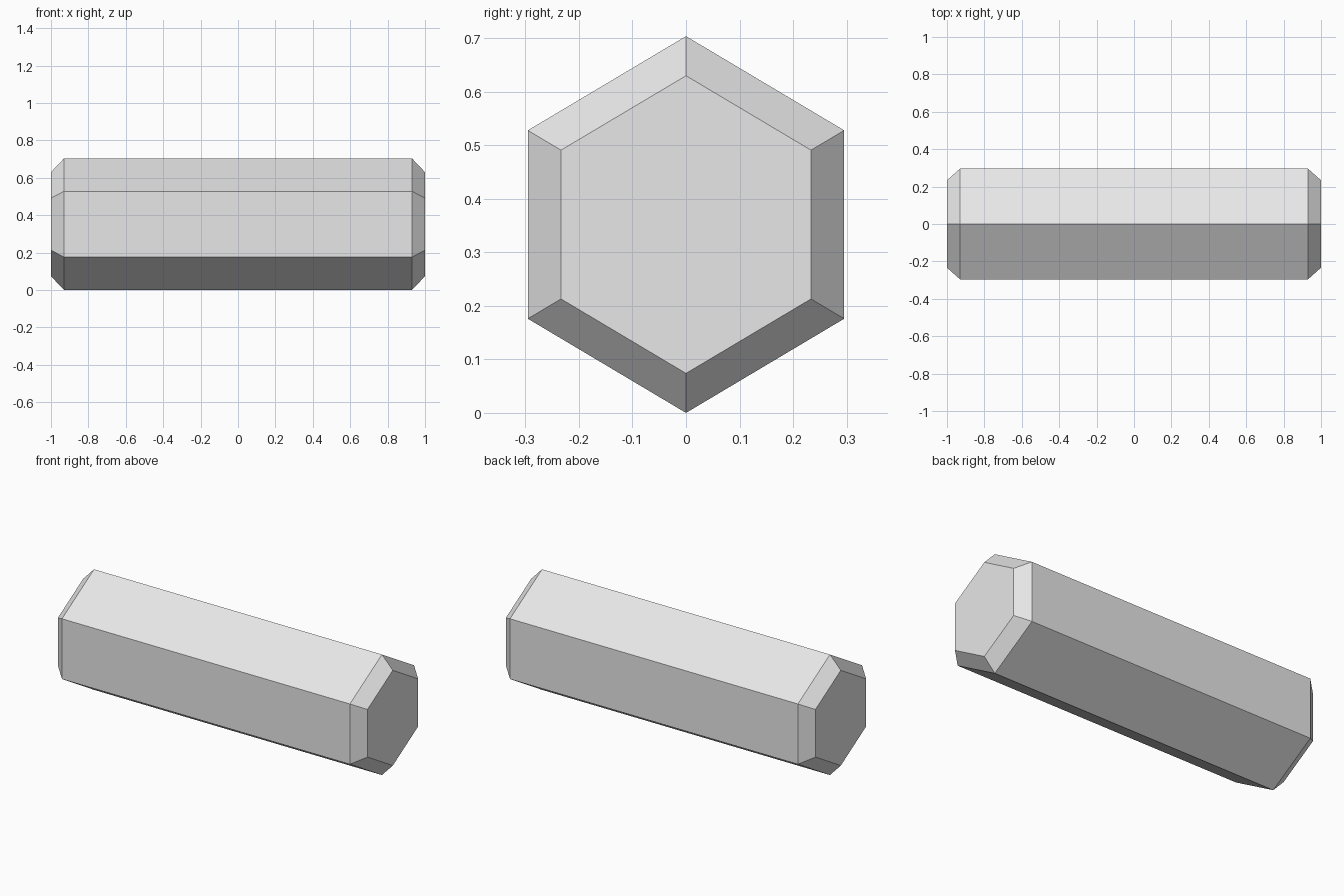
import bpy, bmesh
from math import radians
from mathutils import Matrix, Vector

RADIUS = 0.352        # corner radius of the hexagonal section
SQUASH = 0.97         # section is slightly narrower front to back
BODY_HALF = 0.93      # half length before the chamfered ends
END_SCALE = 0.79      # size of the flat end against the body

cube = bpy.data.objects.get("Cube")
if cube:
    bpy.data.objects.remove(cube, do_unlink=True)

# Plain grey material
grey = bpy.data.materials.new("light_grey")
grey.use_nodes = True
colour = (0.8, 0.8, 0.8, 1)
grey.diffuse_color = colour
grey.node_tree.nodes["Principled BSDF"].inputs["Base Color"].default_value = colour

# Hexagonal prism lying along x, with a corner pointing straight up
bm = bmesh.new()
bmesh.ops.create_cone(bm, cap_ends=True, segments=6, radius1=RADIUS,
                      radius2=RADIUS, depth=2 * BODY_HALF)
# Put a corner on local x, which becomes the vertical axis once laid down
corner = max(bm.verts, key=lambda v: v.co.x).co
turn = Matrix.Rotation(-corner.xy.to_3d().angle(Vector((1, 0, 0))), 4, "Z") \
    if corner.y > 0 else \
    Matrix.Rotation(corner.xy.to_3d().angle(Vector((1, 0, 0))), 4, "Z")
bm.transform(Matrix.Rotation(radians(90), 4, "Y") @ turn)
bm.transform(Matrix.Diagonal((1, SQUASH, 1, 1)))

# Chamfered ends: extrude each cap outwards and shrink it
bm.normal_update()
for cap in [f for f in bm.faces if abs(f.normal.x) > 0.9]:
    side = 1 if cap.normal.x > 0 else -1
    tip = bmesh.ops.extrude_discrete_faces(bm, faces=[cap])["faces"][0]
    for v in tip.verts:
        v.co = (side, v.co.y * END_SCALE, v.co.z * END_SCALE)

bmesh.ops.translate(bm, verts=bm.verts, vec=(0, 0, RADIUS))
bmesh.ops.recalc_face_normals(bm, faces=bm.faces)

mesh = bpy.data.meshes.new("hexagonal_bar")
bm.to_mesh(mesh)
bm.free()
mesh.materials.append(grey)
bar = bpy.data.objects.new("hexagonal_bar", mesh)
bpy.context.collection.objects.link(bar)
